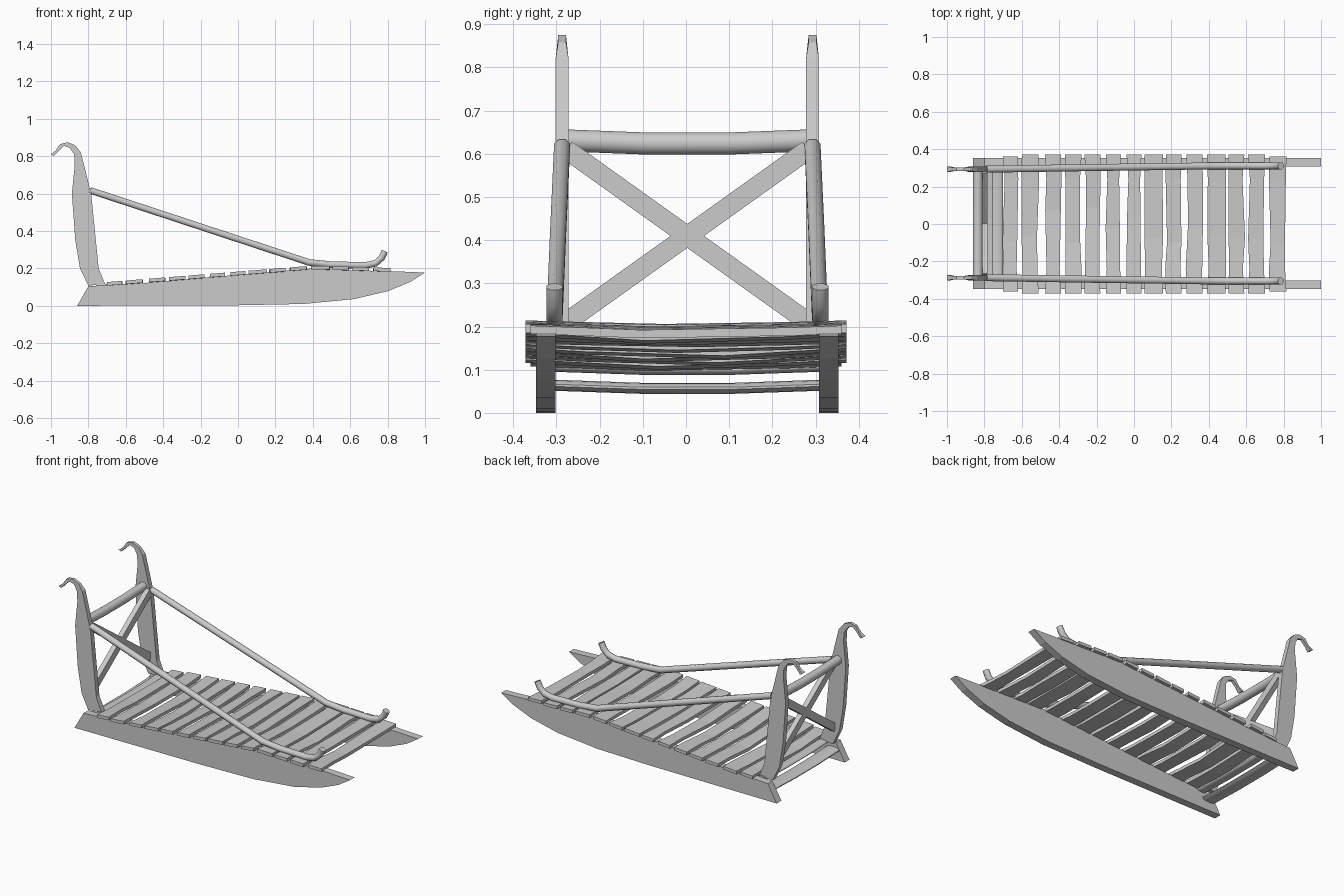
import bpy, bmesh, math, random
from mathutils import Vector

if "Cube" in bpy.data.objects:
    bpy.data.objects.remove(bpy.data.objects["Cube"])

random.seed(4)
Y0 = 0.003  # centre line of the mirrored side parts


def finish(name, bm, smooth=False):
    bmesh.ops.recalc_face_normals(bm, faces=bm.faces)
    me = bpy.data.meshes.new(name)
    bm.to_mesh(me)
    bm.free()
    ob = bpy.data.objects.new(name, me)
    bpy.context.collection.objects.link(ob)
    if smooth:
        bpy.ops.object.select_all(action='DESELECT')
        ob.select_set(True)
        bpy.context.view_layer.objects.active = ob
        bpy.ops.object.shade_smooth_by_angle(angle=math.radians(50))
    return ob


def loft(name, rings, smooth=False):
    """Skin a list of equal-sized point rings and cap both ends."""
    bm = bmesh.new()
    vs = [[bm.verts.new(p) for p in r] for r in rings]
    n = len(vs[0])
    for a, b in zip(vs, vs[1:]):
        for i in range(n):
            bm.faces.new((a[i], a[(i + 1) % n], b[(i + 1) % n], b[i]))
    bm.faces.new(vs[0])
    bm.faces.new(vs[-1])
    return finish(name, bm, smooth)


def sweep(name, path, side, ra, rb, sides=12, smooth=True):
    """Sweep an ellipse; (ra, rb) are radii along the side axis and across it."""
    path = [Vector(p) for p in path]
    side = Vector(side)
    rings = []
    for i, p in enumerate(path):
        t = (path[min(i + 1, len(path) - 1)] - path[max(i - 1, 0)]).normalized()
        up = t.cross(side).normalized()
        off = math.pi / sides
        rings.append([p + side * ra * math.cos(off + 2 * math.pi * k / sides)
                      + up * rb * math.sin(off + 2 * math.pi * k / sides)
                      for k in range(sides)])
    return loft(name, rings, smooth)


def plate(name, profile, half, yc):
    """Side profile (x, z) given thickness along y; half(z) is the half thickness."""
    return loft(name, [[(x, yc + s * half(z), z) for x, z in profile] for s in (-1, 1)])


def deck_z(x):
    pts = [(-0.86, 0.11), (-0.7, 0.127), (0.4, 0.215), (0.82, 0.202)]
    for (xa, za), (xb, zb) in zip(pts, pts[1:]):
        if x <= xb:
            return za + (zb - za) * (x - xa) / (xb - xa)
    return pts[-1][1]


runner = [(-0.86, 0), (0, 0.003), (0.35, 0.01), (0.62, 0.036), (0.8, 0.078),
          (0.92, 0.127), (1, 0.178), (0.82, 0.185), (0.6, 0.19), (0.4, 0.2),
          (0, 0.166), (-0.5, 0.122), (-0.8, 0.105)]
post = [(-0.80, 0.108), (-0.71, 0.115), (-0.745, 0.2), (-0.785, 0.6), (-0.84, 0.82),
        (-0.87, 0.858), (-0.91, 0.875), (-0.95, 0.865), (-0.975, 0.83), (-1, 0.81),
        (-0.985, 0.802), (-0.957, 0.83), (-0.93, 0.855), (-0.90, 0.845),
        (-0.876, 0.81), (-0.873, 0.75), (-0.888, 0.6), (-0.87, 0.35), (-0.845, 0.2)]

for s, tag in ((-1, "right"), (1, "left")):
    # Runner and hooked handle post
    plate(tag + "_runner", runner, lambda z: 0.0225, Y0 + s * 0.328)
    plate(tag + "_handle_post", post,
          lambda z: 0.015 if z < 0.83 else 0.009, Y0 + s * 0.29)
    # Sloping side rail with an upturned front end
    rail = [(-0.79, 0.29, 0.617), (-0.2, 0.299, 0.423), (0.38, 0.307, 0.232),
            (0.5, 0.308, 0.22), (0.68, 0.308, 0.216), (0.735, 0.308, 0.227),
            (0.768, 0.308, 0.256), (0.785, 0.308, 0.292)]
    sweep(tag + "_side_rail", [(x, Y0 + s * y, z) for x, y, z in rail],
          (0, 1, 0), 0.02, 0.019, 8)
    # Crossed back brace
    c = Vector((-0.8, Y0, 0.41))
    d = Vector((0, 0.28, s * 0.2))
    sweep(tag + "_back_brace", [c - d, c + d], (1, 0, 0), 0.022, 0.032, 4, False)

# Cross bars between posts and runners, sagging slightly
for name, x, z, hy, ra, rb in (("handle_bar", -0.835, 0.631, 0.28, 0.026, 0.026),
                               ("lower_cross_bar", -0.78, 0.064, 0.31, 0.045, 0.013),
                               ("upper_cross_bar", -0.73, 0.107, 0.31, 0.03, 0.012)):
    sweep(name, [(x, Y0 + k * hy, z - (0.007 if abs(k) < 0.5 else 0))
                 for k in (-1, -0.35, 0, 0.35, 1)], (1, 0, 0), ra, rb, 16)

# Rough deck slats: start and end x for each
slats = [(-0.70, -0.62), (-0.60, -0.51), (-0.475, -0.39), (-0.37, -0.28),
         (-0.265, -0.18), (-0.15, -0.07), (-0.04, 0.04), (0.055, 0.155),
         (0.17, 0.255), (0.28, 0.365), (0.39, 0.49), (0.505, 0.59),
         (0.61, 0.70), (0.725, 0.815)]
for i, (x0, x1) in enumerate(slats):
    hy = 0.36 if i in (0, 13) else 0.372
    sag = random.uniform(0.008, 0.018)
    mid = random.uniform(-0.12, 0.12)
    rings = []
    for k, y in enumerate((-hy, -0.24, mid, 0.24, hy)):
        a, b = x0, x1
        if 0 < k < 4:
            a += random.uniform(-0.004, 0.01)
            b += random.uniform(-0.01, 0.004)
        dz = -sag if k == 2 else (-sag * 0.45 if k in (1, 3) else 0)
        za, zb = deck_z(x0) + dz, deck_z(x1) + dz
        rings.append([(a, y, za - 0.019), (b, y, zb - 0.019), (b, y, zb), (a, y, za)])
    loft("deck_slat_%02d" % (i + 1), rings)
